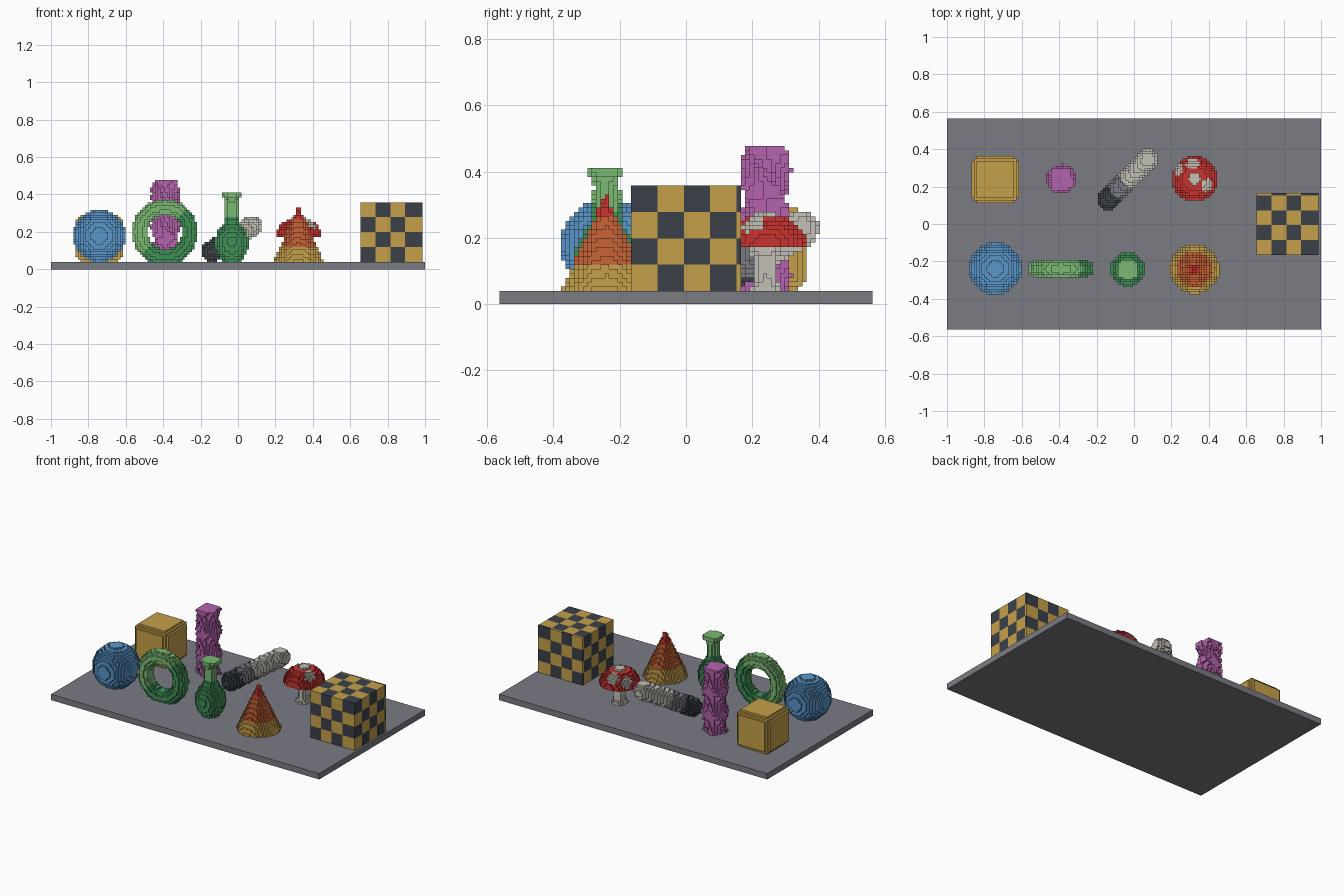
import bpy, bmesh, math
from math import hypot, sqrt, cos, sin, radians

cube = bpy.data.objects.get("Cube")
if cube:
    bpy.data.objects.remove(cube, do_unlink=True)

S = 2 / 151      # edge of one small block
BASE = 3         # plate thickness in blocks


def lin(c):
    c /= 255
    return c / 12.92 if c <= 0.04045 else ((c + 0.055) / 1.055) ** 2.4


def material(name, r, g, b):
    m = bpy.data.materials.new(name)
    col = (lin(r), lin(g), lin(b), 1)
    m.use_nodes = True
    m.diffuse_color = col
    m.node_tree.nodes["Principled BSDF"].inputs["Base Color"].default_value = col
    return m


grey = material("slate grey", 122, 124, 132)
gold = material("gold", 198, 160, 74)
dark = material("charcoal", 58, 65, 73)
blue = material("blue", 90, 150, 202)
light_green = material("light green", 122, 186, 116)
green = material("green", 64, 144, 88)
purple = material("purple", 180, 98, 172)
red = material("red", 200, 52, 48)
orange = material("orange", 200, 98, 54)
white = material("warm white", 196, 192, 182)

# Corner offsets of each side of a block, counter-clockwise from outside
SIDES = {
    (1, 0, 0): ((1, 0, 0), (1, 1, 0), (1, 1, 1), (1, 0, 1)),
    (-1, 0, 0): ((0, 0, 0), (0, 0, 1), (0, 1, 1), (0, 1, 0)),
    (0, 1, 0): ((0, 1, 0), (0, 1, 1), (1, 1, 1), (1, 1, 0)),
    (0, -1, 0): ((0, 0, 0), (1, 0, 0), (1, 0, 1), (0, 0, 1)),
    (0, 0, 1): ((0, 0, 1), (1, 0, 1), (1, 1, 1), (0, 1, 1)),
    (0, 0, -1): ((0, 0, 0), (0, 1, 0), (1, 1, 0), (1, 0, 0)),
}


def blocks(name, cx, cy, reach, top, inside, mats, colour=lambda x, y, z: 0):
    """Fill a region with blocks where inside(x, y, z) holds and skin it.
    x, y are measured from the centre and z from the plate top, in blocks."""
    filled = {}
    for i in range(math.floor(cx - reach), math.ceil(cx + reach) + 1):
        for j in range(math.floor(cy - reach), math.ceil(cy + reach) + 1):
            for k in range(top):
                p = (i - cx, j - cy, k + 0.5)
                if inside(*p):
                    filled[i, j, k] = colour(*p)
    bm = bmesh.new()
    verts = {}
    for (i, j, k), c in filled.items():
        for (dx, dy, dz), corners in SIDES.items():
            if (i + dx, j + dy, k + dz) in filled:
                continue
            loop = []
            for a, b, e in corners:
                key = (i + a, j + b, k + e)
                if key not in verts:
                    verts[key] = bm.verts.new(((key[0] - 0.5) * S, (key[1] - 0.5) * S,
                                               (key[2] + BASE) * S))
                loop.append(verts[key])
            bm.faces.new(loop).material_index = c
    me = bpy.data.meshes.new(name)
    bm.to_mesh(me)
    bm.free()
    for m in mats:
        me.materials.append(m)
    ob = bpy.data.objects.new(name, me)
    bpy.context.collection.objects.link(ob)
    return ob


def radius_at(profile, z):
    """Linear interpolation along (height, radius) points."""
    for (z0, r0), (z1, r1) in zip(profile, profile[1:]):
        if z0 <= z <= z1:
            return r0 + (r1 - r0) * (z - z0) / (z1 - z0)
    return 0


# Display plate
bpy.ops.mesh.primitive_cube_add(size=1, location=(0, 0, BASE * S / 2))
plate = bpy.context.object
plate.name = "display_plate"
plate.scale = (151 * S, 85 * S, BASE * S)
plate.data.materials.append(grey)

# Ball
blocks("ball", -56, -18, 11, 21,
       lambda x, y, z: x * x + y * y + (z - 10.5) ** 2 <= 10.6 ** 2, [blue])


# Rounded box
def in_rounded_box(x, y, z):
    d = [max(abs(v) - 6.4, 0) for v in (x, y, z - 9.5)]
    return sqrt(sum(v * v for v in d)) <= 3.0


blocks("rounded_box", -56, 18, 10, 19, in_rounded_box, [gold])

# Standing ring, split diagonally into two greens
blocks("ring", -29.5, -18, 14, 26,
       lambda x, y, z: hypot(hypot(x, z - 12) - 10, y) <= 3.25,
       [green, light_green], lambda x, y, z: int(z - 12 > x))


# Twisted square column
def in_column(x, y, z):
    a = radians(7.5) * (33 - z)
    u, v = x * cos(a) + y * sin(a), y * cos(a) - x * sin(a)
    return max(abs(u), abs(v)) <= 4.3


blocks("twisted_column", -29.3, 18.1, 7, 33, in_column, [purple])

# Bottle
bottle = [(0, 3.8), (3, 5.6), (6, 6.7), (9, 7), (12, 5.9), (15, 3.7),
          (17.5, 2.6), (24, 2.6), (25.5, 3.3), (26, 4.3), (28, 4.4)]
blocks("bottle", -2.5, -18.4, 9, 28,
       lambda x, y, z: hypot(x, y) <= radius_at(bottle, z),
       [green, light_green], lambda x, y, z: int(z > 17.5))

# Tilted rod, shaded from dark to light along its length
A, AXIS = (-8.1, -8.2, 4.2), (16.2, 16.4, 10.1)
LEN2 = sum(v * v for v in AXIS)


def along(x, y, z):
    t = sum((p - a) * d for p, a, d in zip((x, y, z), A, AXIS)) / LEN2
    return min(max(t, 0), 1)


def in_rod(x, y, z):
    t = along(x, y, z)
    return sqrt(sum((p - a - t * d) ** 2 for p, a, d in zip((x, y, z), A, AXIS))) <= 4.2


def rod_colour(x, y, z):
    t = along(x, y, z)
    return 0 if t < 0.2 else 1 if t < 0.47 else 2


blocks("tilted_rod", -2.5, 18, 14, 19, in_rod, [dark, grey, white], rod_colour)

# Cone in three bands
blocks("cone", 24.4, -18.3, 11, 22,
       lambda x, y, z: hypot(x, y) <= max(10.2 * (1 - z / 22.5), 0.75),
       [gold, orange, red], lambda x, y, z: 0 if z < 6.5 else 1 if z < 17 else 2)

# Mushroom stem and spotted cap
stem = [(0, 3.6), (2, 2.8), (4, 2.5), (8, 2.5), (10, 3.8)]
blocks("mushroom_stem", 24.5, 18.3, 5, 10,
       lambda x, y, z: hypot(x, y) <= radius_at(stem, z), [white])
SPOTS = [(0, 0, 17), (5, -2.8, 15), (-1, 6.2, 15), (-6.5, 3.5, 13.5)]


def spot(x, y, z):
    return int(any(sqrt((x - a) ** 2 + (y - b) ** 2 + (z - c) ** 2) < 2.6 for a, b, c in SPOTS))


blocks("mushroom_cap", 24.5, 18.3, 10, 18,
       lambda x, y, z: z > 10 and (x * x + y * y) / 85 + ((z - 10) / 7.8) ** 2 <= 1,
       [red, white], spot)


# Chequered cube, squares six blocks wide
def chequer(x, y, z):
    cells = min((x + 12) // 6, 3) + (y + 12) // 6 + z // 6
    return int(cells) % 2


blocks("chequered_cube", 62, 0, 13, 24,
       lambda x, y, z: abs(x) <= 12 and abs(y) <= 12, [dark, gold], chequer)
